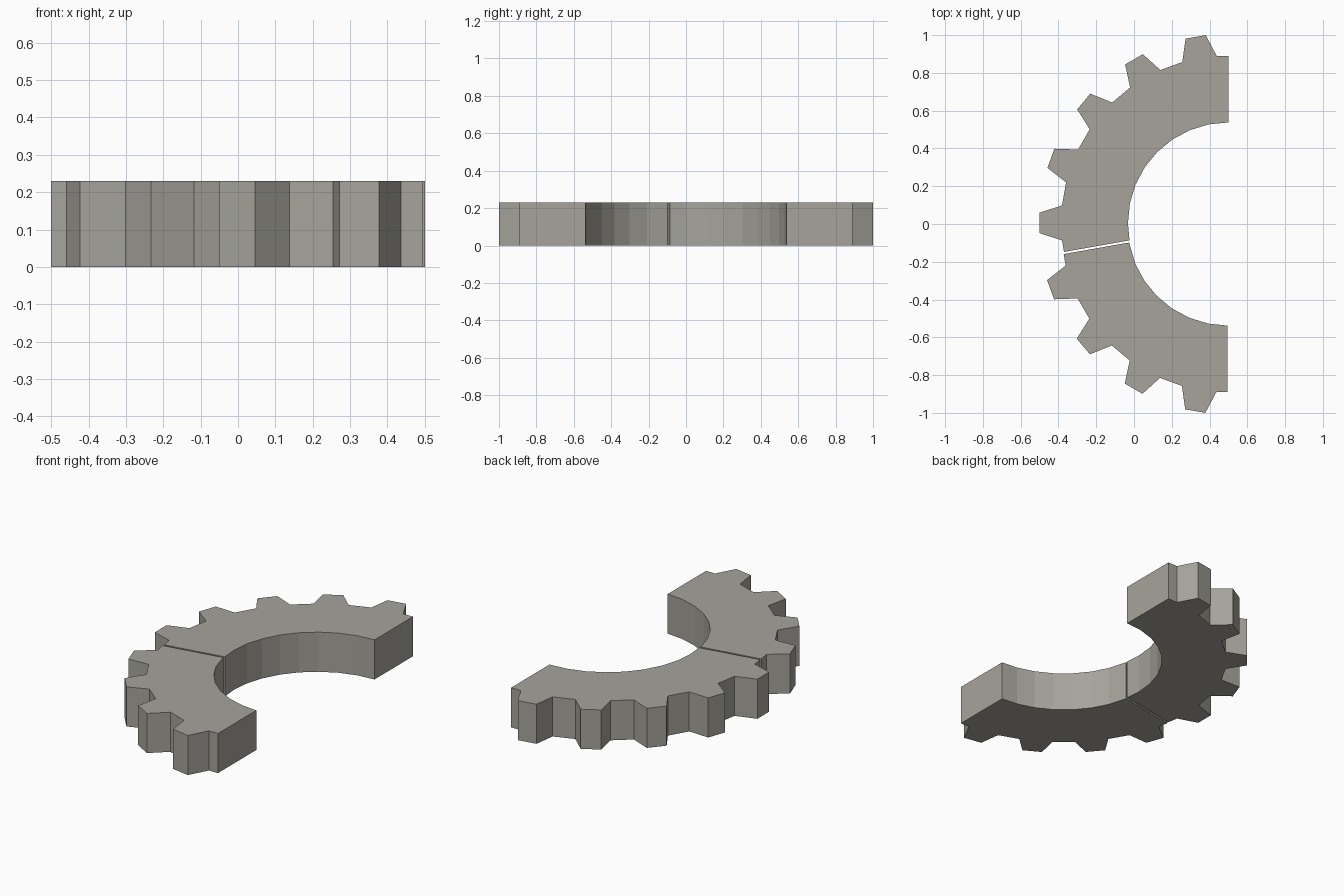
import bpy, bmesh, math

if "Cube" in bpy.data.objects:
    bpy.data.objects.remove(bpy.data.objects["Cube"])

HEIGHT = 0.23
TIP_R, ROOT_R, BORE_R = 1.0015, 0.886, 0.532   # tooth tip, tooth root, bore
TIP_HALF, ROOT_HALF = 3.1, 6.0                 # half widths of a tooth in degrees
BORE_STEP = 11.25                              # 32-sided bore

steel = bpy.data.materials.new("warm grey")
steel.diffuse_color = (0.38, 0.37, 0.33, 1)
steel.use_nodes = True
steel.node_tree.nodes["Principled BSDF"].inputs["Base Color"].default_value = steel.diffuse_color


def polar(r, deg):
    a = math.radians(deg)
    return r * math.cos(a), r * math.sin(a)


def gear_segment(name, centre, start, end, trim=0.0):
    """Toothed ring sector from start to end degrees, one tooth every 20 degrees."""
    flat_r = ROOT_R * math.cos(math.radians(10 - ROOT_HALF))
    pts = [polar(flat_r, start)]
    for mid in range(start + 10, end, 20):
        pts += [polar(ROOT_R, mid - ROOT_HALF), polar(TIP_R, mid - TIP_HALF),
                polar(TIP_R, mid + TIP_HALF), polar(ROOT_R, mid + ROOT_HALF)]
    pts.append(polar(flat_r, end))
    # bore edge, walked back
    inner = [90 + i * BORE_STEP for i in range(17)]
    inner = [a for a in inner if start + 2 < a < end - 2]
    pts += [polar(BORE_R, a) for a in [end] + inner[::-1] + [start]]
    # trim the straight end face slightly
    pts = [(min(x, -trim) + centre[0], y + centre[1]) for x, y in pts]

    bm = bmesh.new()
    face = bm.faces.new([bm.verts.new((x, y, 0)) for x, y in pts])
    top = bmesh.ops.extrude_face_region(bm, geom=[face])
    bmesh.ops.translate(bm, vec=(0, 0, HEIGHT),
                        verts=[g for g in top["geom"] if isinstance(g, bmesh.types.BMVert)])
    bmesh.ops.recalc_face_normals(bm, faces=bm.faces)
    mesh = bpy.data.meshes.new(name)
    bm.to_mesh(mesh)
    bm.free()
    mesh.materials.append(steel)
    bpy.context.collection.objects.link(bpy.data.objects.new(name, mesh))


# Two sectors with a thin gap between them
gear_segment("gear_segment_back", (0.5, 0.0057), 90, 190)
gear_segment("gear_segment_front", (0.498, -0.0057), 190, 270, trim=0.004)
